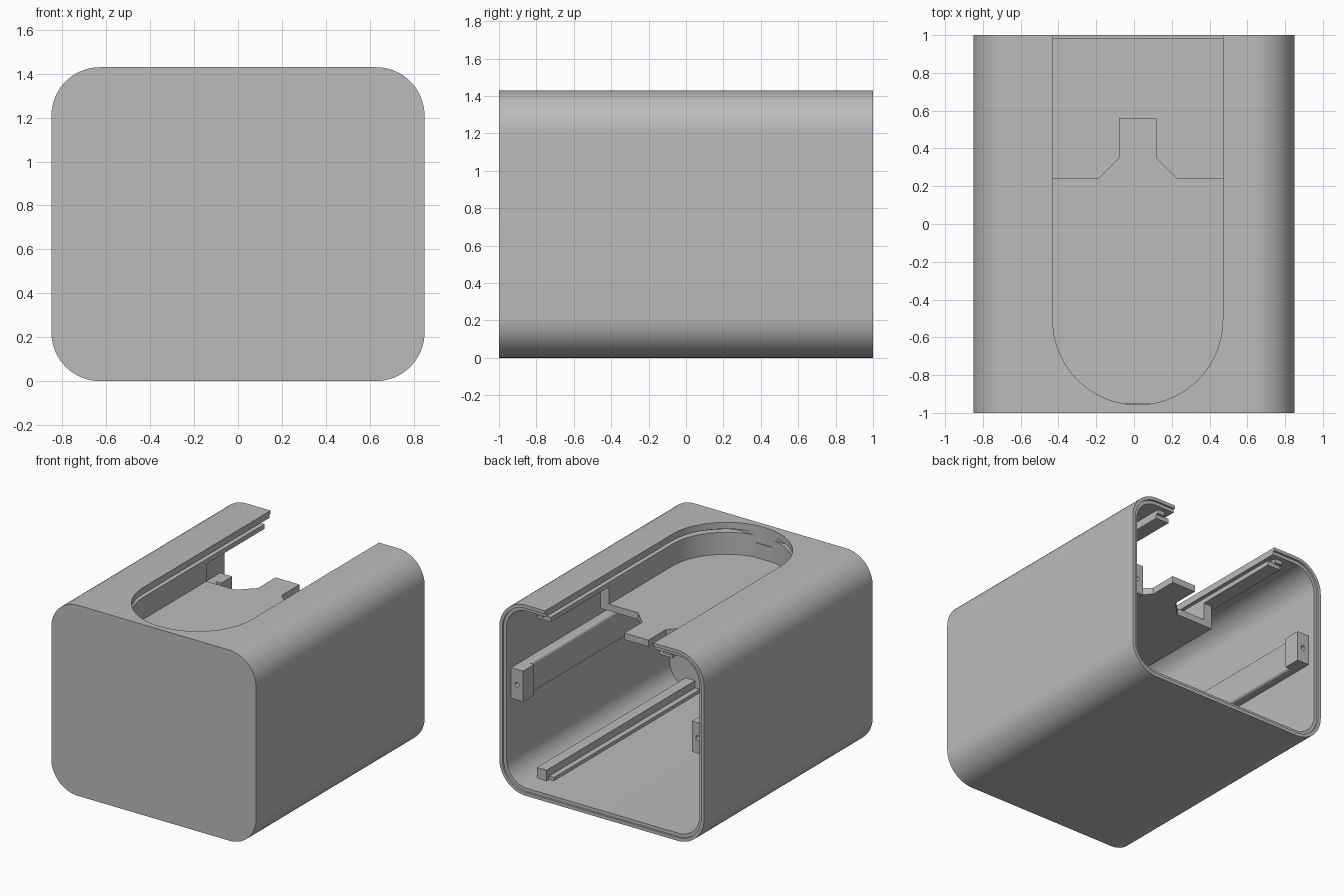
import bpy, bmesh
from math import cos, sin, pi
from mathutils import Vector

cube = bpy.data.objects.get("Cube")
if cube:
    bpy.data.objects.remove(cube)

grey = bpy.data.materials.new("plain_grey")
grey.use_nodes = True
grey.diffuse_color = (0.5, 0.5, 0.5, 1)
grey.node_tree.nodes["Principled BSDF"].inputs["Base Color"].default_value = (0.5, 0.5, 0.5, 1)

W, H, R = 0.85, 1.43, 0.22      # half width, height, corner radius
WALL = 0.05
SLOT_X, SLOT_Y, SLOT_R = 0.02, -0.507, 0.45
FRONT_LIMIT = -0.97


def finish(name, bm, smooth=True):
    bmesh.ops.recalc_face_normals(bm, faces=bm.faces)
    mesh = bpy.data.meshes.new(name)
    bm.to_mesh(mesh)
    bm.free()
    obj = bpy.data.objects.new(name, mesh)
    bpy.context.collection.objects.link(obj)
    mesh.materials.append(grey)
    if smooth:
        shade(obj)
    return obj


def shade(obj):
    bpy.ops.object.select_all(action='DESELECT')
    obj.select_set(True)
    bpy.context.view_layer.objects.active = obj
    bpy.ops.object.shade_smooth_by_angle(angle=0.6)


def extrude(name, faces, offset, smooth=True):
    """Extrude one or more flat polygons along an offset."""
    bm = bmesh.new()
    made = [bm.faces.new([bm.verts.new(p) for p in f]) for f in faces]
    bmesh.ops.remove_doubles(bm, verts=bm.verts, dist=1e-5)
    out = bmesh.ops.extrude_face_region(bm, geom=bm.faces[:], use_keep_orig=True)
    moved = [v for v in out["geom"] if isinstance(v, bmesh.types.BMVert)]
    bmesh.ops.translate(bm, verts=moved, vec=Vector(offset))
    return finish(name, bm, smooth)


def box(name, x, y, z, bevel=0):
    base = [(x[0], y[0], z[0]), (x[1], y[0], z[0]), (x[1], y[1], z[0]), (x[0], y[1], z[0])]
    obj = extrude(name, [base], (0, 0, z[1] - z[0]), False)
    if bevel:
        mod = obj.modifiers.new("round", 'BEVEL')
        mod.width, mod.segments = bevel, 4
        shade(obj)
    return obj


def rounded_prism(name, inset, y0, y1):
    """Rounded rectangle seen from the front, run along y."""
    r = R - inset
    pts = []
    for k, (sx, top) in enumerate([(1, 1), (-1, 1), (-1, 0), (1, 0)]):
        cx, cz = sx * (W - R), (H - R if top else R)
        for i in range(17):
            a = (k + i / 16) * pi / 2
            pts.append((cx + r * cos(a), y0, cz + r * sin(a)))
    return extrude(name, [pts], (0, y1 - y0, 0))


def u_path(grow, end, z, steps=48):
    """Open U outline: straight sides with a half-round front."""
    r = SLOT_R + grow
    arc = [(SLOT_X + r * cos(a), SLOT_Y - r * sin(a))
           for a in [pi * i / steps for i in range(steps + 1)]]
    path = [(SLOT_X + r, end)] + arc + [(SLOT_X - r, end)]
    return [(x, max(y, FRONT_LIMIT) if grow else y, z) for x, y in path]


def u_band(name, inner, outer, end, z0, z1):
    a, b = u_path(inner, end, z0), u_path(outer, end, z0)
    quads = []
    for i in range(len(a) - 1):
        q = [a[i], a[i + 1], b[i + 1], b[i]]
        if (Vector(q[0]) - Vector(q[3])).length > 0.004 and (Vector(q[1]) - Vector(q[2])).length > 0.004:
            quads.append(q)
    return extrude(name, quads, (0, 0, z1 - z0))


def cut(obj, cutter):
    bpy.context.view_layer.objects.active = obj
    mod = obj.modifiers.new("cut", 'BOOLEAN')
    mod.operation, mod.solver, mod.object = 'DIFFERENCE', 'EXACT', cutter
    bpy.ops.object.modifier_apply(modifier=mod.name)
    bpy.data.objects.remove(cutter)


# Shell: open at the back, with a stepped rim and a slot in the roof
shell = rounded_prism("shell", 0, -1, 1)
cut(shell, rounded_prism("cavity", WALL, -1 + WALL, 1.1))
cut(shell, rounded_prism("rim_step", WALL / 2, 0.985, 1.2))
cut(shell, extrude("slot", [u_path(0, 1.3, 1.3)], (0, 0, 0.3)))
shade(shell)

# Sliding guide under the slot edge: groove back and ledge
u_band("guide_groove", 0.05, 0.11, 0.95, 1.35, 1.39)
u_band("guide_ledge", 0, 0.11, 0.93, 1.32, 1.355)

# Hanging tray: side wall and shelf with a rear tab
u_band("tray_wall", 0, 0.07, 0.24, 1.14, 1.33)
tab = [(-0.19, 0.24), (-0.08, 0.35), (-0.08, 0.56), (0.12, 0.56), (0.12, 0.35), (0.23, 0.24)]
extrude("tray_shelf", [u_path(0, 0.24, 1.14) + [(x, y, 1.14) for x, y in tab]], (0, 0, 0.05))

# Side rails with drilled screw blocks at the back
for side, s in (("left", 1), ("right", -1)):
    box(side + "_rail", sorted((s * 0.73, s * 0.83)), (-0.96, 0.82), (0.66, 0.89), 0.02)
    block = box(side + "_screw_block", sorted((s * 0.70, s * 0.82)), (0.80, 0.93), (0.66, 0.89))
    ring = [(s * 0.75 + 0.018 * cos(a), 0.84, 0.775 + 0.018 * sin(a))
            for a in [2 * pi * i / 20 for i in range(20)]]
    cut(block, extrude("drill", [ring], (0, 0.2, 0)))

# Floor rail with a low step beside it
box("floor_rail", (0.59, 0.67), (-0.96, 0.81), (0.04, 0.13))
box("floor_rail_step", (0.55, 0.60), (-0.96, 0.78), (0.04, 0.075))
